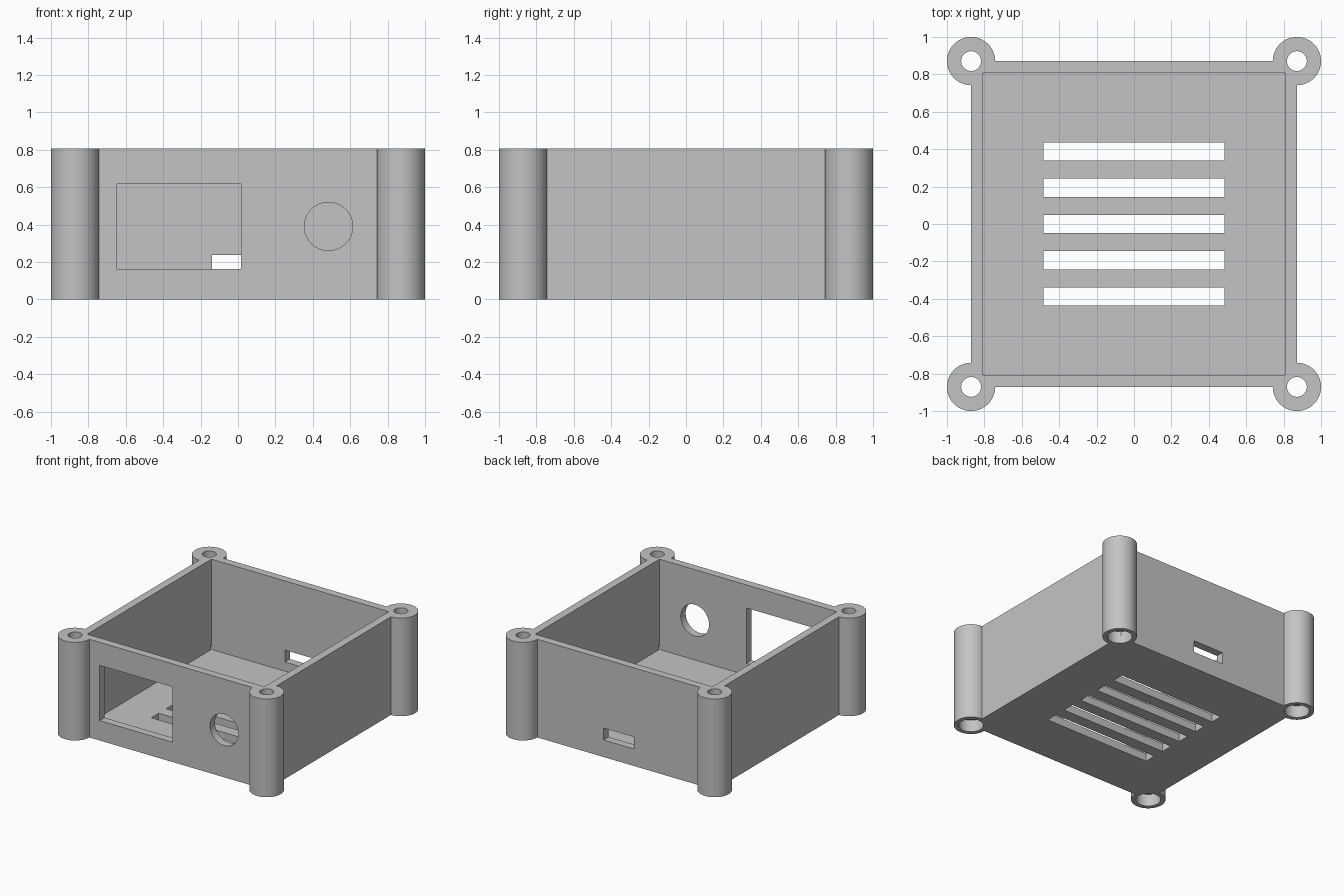
import bpy, bmesh, math

cube = bpy.data.objects.get("Cube")
if cube:
    bpy.data.objects.remove(cube, do_unlink=True)

MM = 1 / 31          # one design unit
OUT = 27 * MM        # outer wall plane and post centres
INN = 25 * MM        # cavity wall plane
HEIGHT = 25 * MM
FLOOR = 2 * MM
POST_R = 4 * MM

grey = bpy.data.materials.new("light_grey")
grey.use_nodes = True
colour = (0.55, 0.55, 0.55, 1)
grey.diffuse_color = colour
grey.node_tree.nodes["Principled BSDF"].inputs["Base Color"].default_value = colour


def make_object(name, bm):
    bmesh.ops.recalc_face_normals(bm, faces=bm.faces)
    mesh = bpy.data.meshes.new(name)
    bm.to_mesh(mesh)
    bm.free()
    mesh.materials.append(grey)
    obj = bpy.data.objects.new(name, mesh)
    bpy.context.collection.objects.link(obj)
    return obj


def prism(name, points, z0, z1):
    bm = bmesh.new()
    face = bm.faces.new([bm.verts.new((x, y, z0)) for x, y in points])
    top = bmesh.ops.extrude_face_region(bm, geom=[face])["geom"]
    verts = [v for v in top if isinstance(v, bmesh.types.BMVert)]
    bmesh.ops.translate(bm, verts=verts, vec=(0, 0, z1 - z0))
    return make_object(name, bm)


def box(name, x, y, z):
    return prism(name, [(x[0], y[0]), (x[1], y[0]), (x[1], y[1]), (x[0], y[1])], *z)


def circle(cx, cy, r, n=48):
    return [(cx + r * math.cos(math.tau * i / n), cy + r * math.sin(math.tau * i / n))
            for i in range(n)]


def cut(target, cutter):
    cutter.hide_render = True
    mod = target.modifiers.new("cut", "BOOLEAN")
    mod.operation = "DIFFERENCE"
    mod.solver = "EXACT"
    mod.object = cutter
    bpy.context.view_layer.objects.active = target
    bpy.ops.object.modifier_apply(modifier=mod.name)
    bpy.data.objects.remove(cutter, do_unlink=True)


# Outline of walls with a three-quarter round post at each corner
corners = [(1, 1), (-1, 1), (-1, -1), (1, -1)]
outline = []
for k, (sx, sy) in enumerate(corners):
    for i in range(49):
        a = math.radians(-90 + 90 * k + 270 * i / 48)
        outline.append((sx * OUT + POST_R * math.cos(a), sy * OUT + POST_R * math.sin(a)))
case = prism("enclosure_base", outline, 0, HEIGHT)

# Open cavity
cut(case, box("cavity", (-INN, INN), (-INN, INN), (FLOOR, 1)))

# Screw holes and wider recesses underneath
for sx, sy in corners:
    cut(case, prism("screw_hole", circle(sx * OUT, sy * OUT, 0.053), -0.1, 1))
    cut(case, prism("screw_recess", circle(sx * OUT, sy * OUT, 0.0935), -0.1, 0.1))

# Floor vents
for i in range(-2, 3):
    y = i * 6 * MM
    cut(case, box("vent", (-15 * MM, 15 * MM), (y - 1.5 * MM, y + 1.5 * MM), (-0.1, 0.1)))

# Front window, front round hole and rear port
cut(case, box("window", (-0.647, 0.016), (-1, -0.7), (0.163, 0.617)))
hole = prism("round_hole", circle(0, 0, 4 * MM), -0.15, 0.15)
hole.rotation_euler.x = math.pi / 2
hole.location = (0.484, -0.85, 0.39)
bpy.context.view_layer.update()
cut(case, hole)
cut(case, box("rear_port", (-0.139, 0.139), (0.7, 1), (0.14, 0.238)))

# Smooth posts and bores, sharp edges kept
bpy.ops.object.select_all(action="DESELECT")
case.select_set(True)
bpy.context.view_layer.objects.active = case
bpy.ops.object.shade_smooth_by_angle(angle=math.radians(30))
